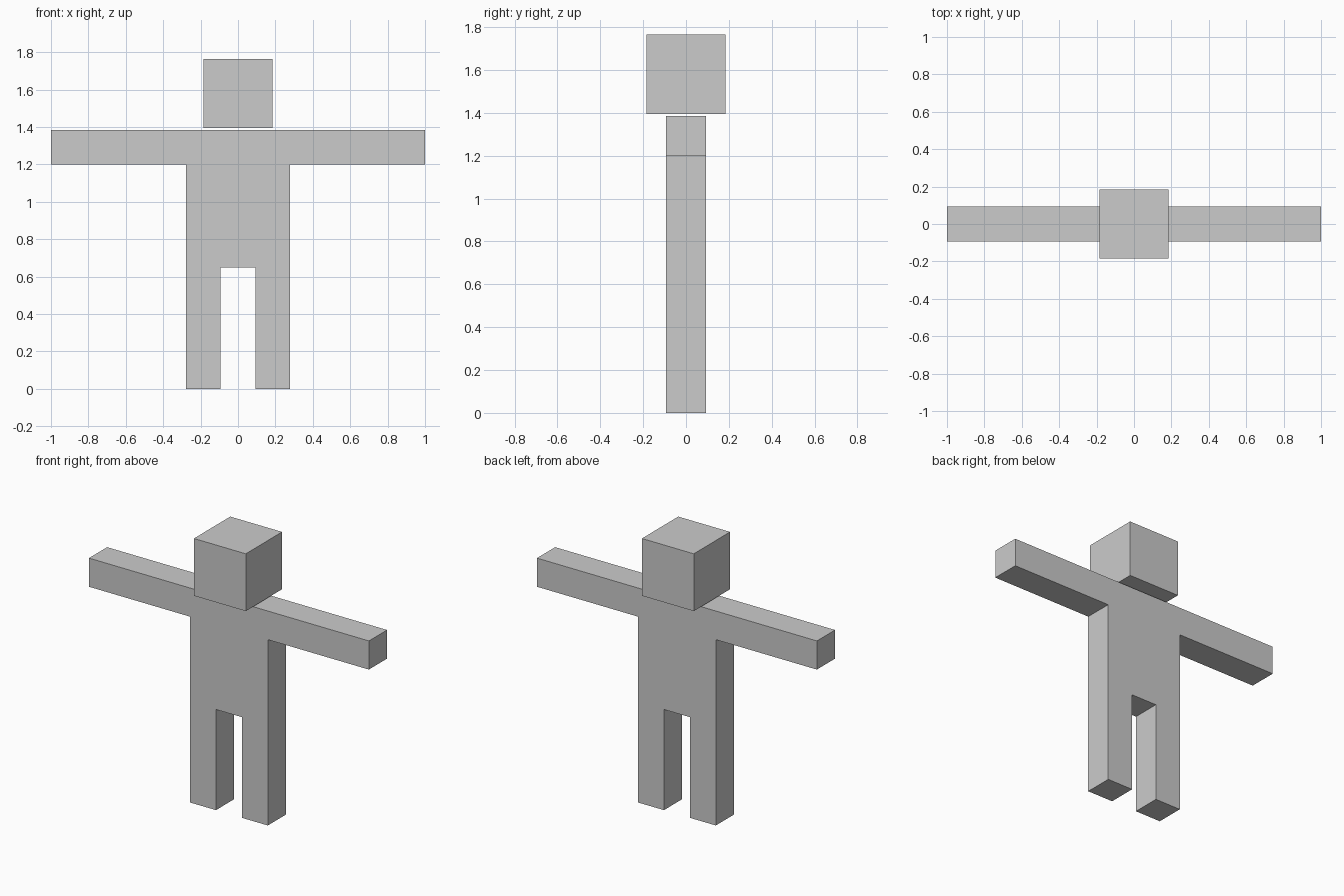
import bpy, bmesh

if "Cube" in bpy.data.objects:
    bpy.data.objects.remove(bpy.data.objects["Cube"])

U = 0.0463            # base block unit
HALF = 6 * U          # half torso width
DEPTH = 2 * U         # half body thickness
GAP = 2 * U           # half gap between the legs
CROTCH, ARM_LOW, SHOULDER = 0.65, 1.20, 1.385


def extruded(name, outline, y0, y1):
    """Closed solid from an (x, z) outline, extruded from y0 to y1."""
    bm = bmesh.new()
    face = bm.faces.new([bm.verts.new((x, y0, z)) for x, z in outline])
    ext = bmesh.ops.extrude_face_region(bm, geom=[face], use_keep_orig=True)
    moved = [g for g in ext["geom"] if isinstance(g, bmesh.types.BMVert)]
    bmesh.ops.translate(bm, verts=moved, vec=(0, y1 - y0, 0))
    bmesh.ops.recalc_face_normals(bm, faces=bm.faces)
    mesh = bpy.data.meshes.new(name)
    bm.to_mesh(mesh)
    bm.free()
    obj = bpy.data.objects.new(name, mesh)
    bpy.context.collection.objects.link(obj)
    return obj


# Body: torso, outstretched arms and legs as one slab, half outline mirrored
half = [(GAP, CROTCH), (GAP, 0), (HALF, 0), (HALF, ARM_LOW),
        (1, ARM_LOW), (1, SHOULDER), (HALF, SHOULDER)]
left = [(-x, z) for x, z in reversed(half)]
# Elbow seam on the left arm, above and below
left.insert(1, (-0.56, SHOULDER))
left.insert(4, (-0.56, ARM_LOW))
extruded("body", half + left, -DEPTH, DEPTH)

# Head: cube floating just above the shoulders
h, z0, z1 = 4 * U, 1.395, 1.765
extruded("head", [(-h, z0), (h, z0), (h, z1), (-h, z1)], -h, h)
